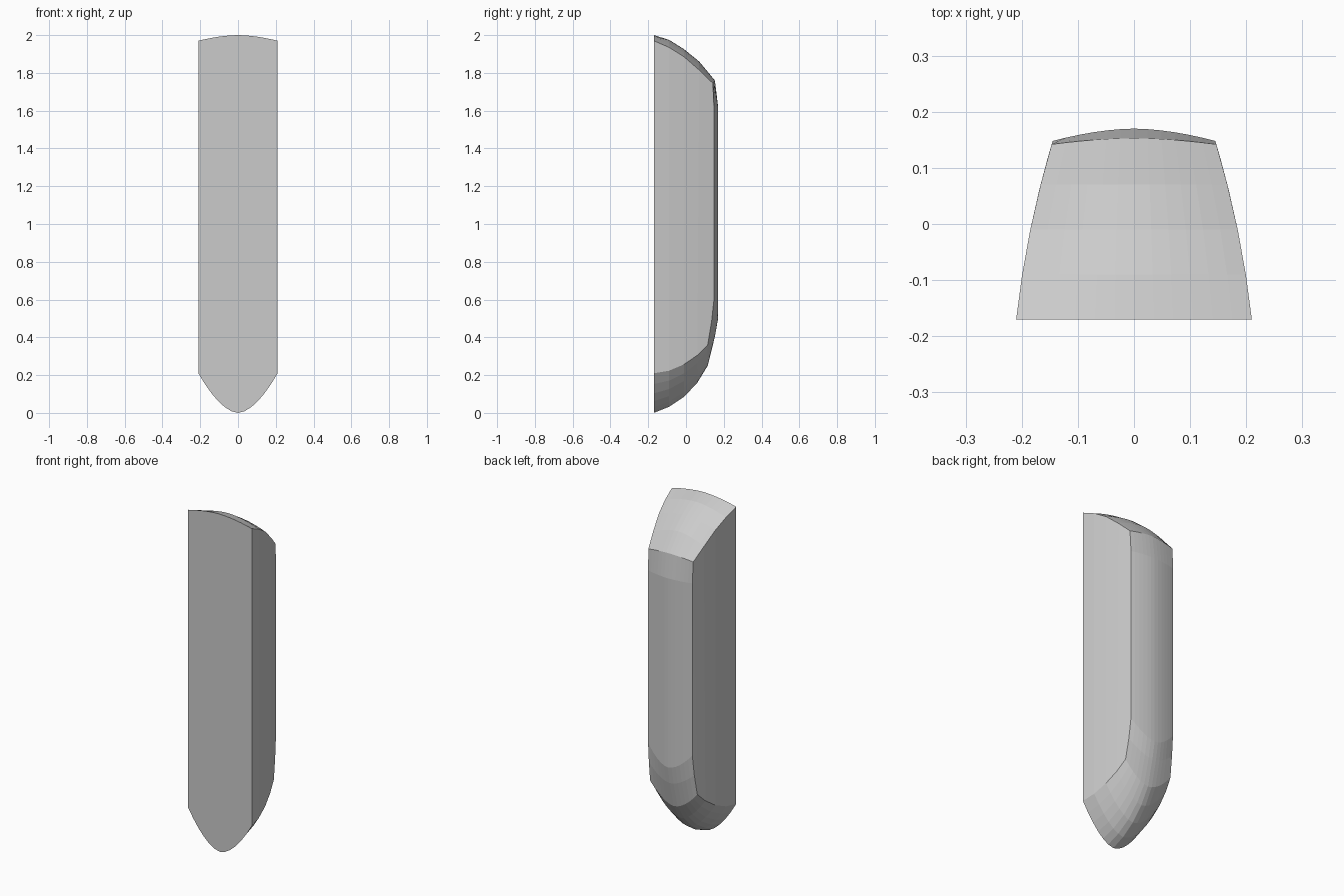
import bpy, bmesh

if "Cube" in bpy.data.objects:
    bpy.data.objects.remove(bpy.data.objects["Cube"])

# Lengthwise (y, z) profiles: top, back, bottom
CENTRE = [(-.17, 2.0), (-.09, 1.975), (-.01, 1.925), (.07, 1.86), (.153, 1.76),
          (.17, 1.62), (.17, .5), (.152, .4), (.115, .25),
          (.06, .16), (-.01, .085), (-.09, .032), (-.17, 0)]
CORNER = [(-.17, 1.97), (-.09, 1.935), (-.01, 1.885), (.07, 1.815), (.142, 1.745),
          (.148, 1.62), (.148, .6), (.135, .48), (.115, .36),
          (.06, .305), (-.01, .257), (-.09, .223), (-.17, .21)]
COLS = 12


def half_width(y):
    t = (y + .17) / .318
    return .21 - .035 * t - .03 * t * t


bm = bmesh.new()

# Columns of the rounded shell, bulging toward the centre line
cols = []
for c in range(COLS + 1):
    u = 2 * c / COLS - 1
    s = abs(u) ** 1.75
    cols.append([bm.verts.new((u * half_width(b[0]),
                               a[0] + (b[0] - a[0]) * s,
                               a[1] + (b[1] - a[1]) * s))
                 for a, b in zip(CENTRE, CORNER)])

for p, q in zip(cols, cols[1:]):
    for i in range(len(p) - 1):
        bm.faces.new((p[i], q[i], q[i + 1], p[i + 1]))

# Curved side walls
for col in (cols[0], cols[-1]):
    n = len(col) - 1
    for i in range(n // 2 - 1):
        bm.faces.new((col[i], col[i + 1], col[n - i - 1], col[n - i]))
    m = n // 2
    bm.faces.new((col[m - 1], col[m], col[m + 1]))

# Flat front
bm.faces.new([c[0] for c in cols] + [c[-1] for c in reversed(cols)])

bmesh.ops.recalc_face_normals(bm, faces=bm.faces)
mesh = bpy.data.meshes.new("pointed_block")
bm.to_mesh(mesh)
bm.free()
obj = bpy.data.objects.new("pointed_block", mesh)
bpy.context.collection.objects.link(obj)
